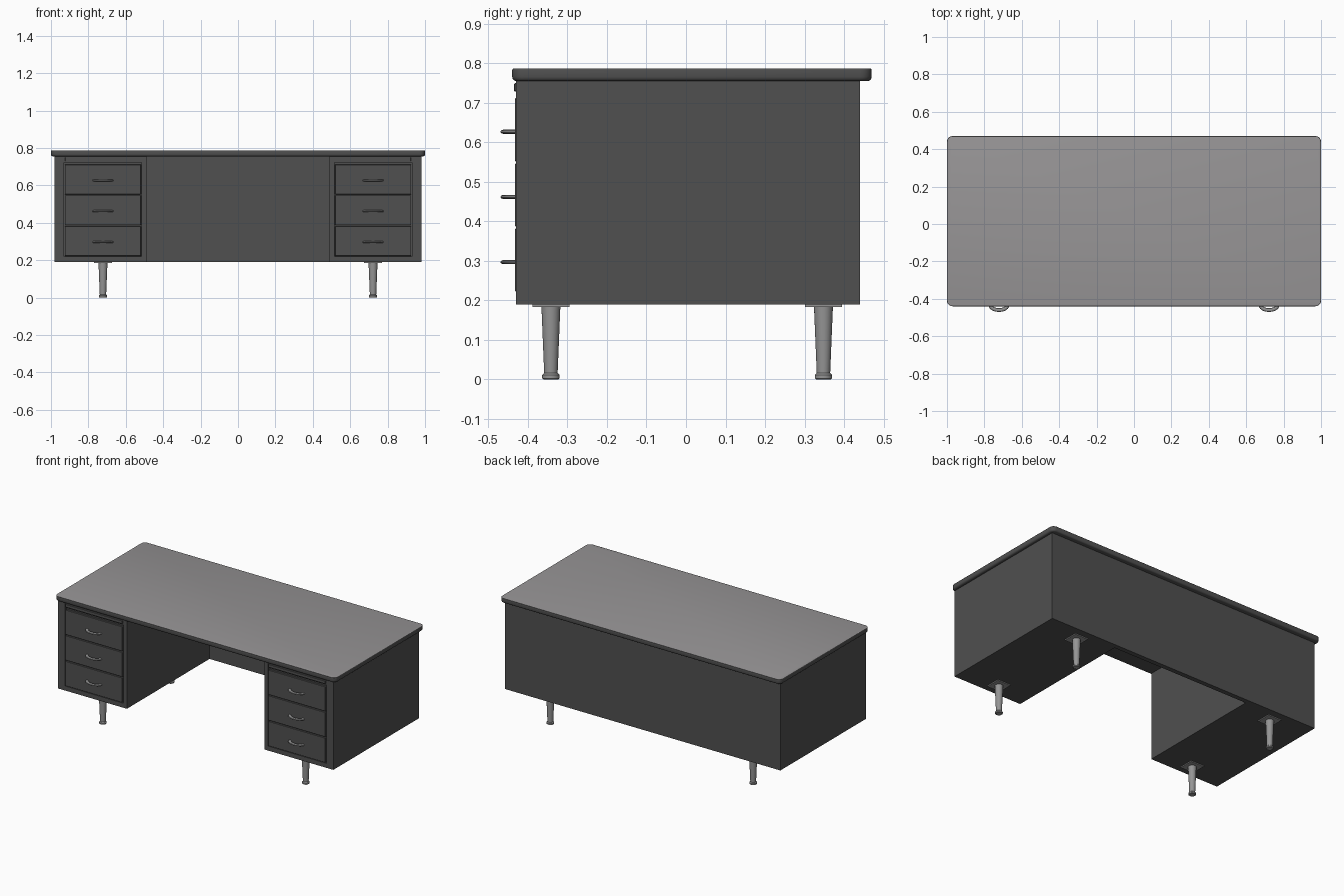
import bpy, bmesh, math
from mathutils import Vector

if "Cube" in bpy.data.objects:
    bpy.data.objects.remove(bpy.data.objects["Cube"], do_unlink=True)


def material(name, color, rough):
    m = bpy.data.materials.new(name)
    m.use_nodes = True
    m.diffuse_color = (*color, 1)
    node = m.node_tree.nodes["Principled BSDF"]
    node.inputs["Base Color"].default_value = (*color, 1)
    node.inputs["Roughness"].default_value = rough
    return m


body_grey = material("dark grey enamel", (0.08, 0.08, 0.08), 0.5)
top_grey = material("warm grey laminate", (0.31, 0.30, 0.305), 0.5)
metal = material("brushed metal", (0.30, 0.30, 0.30), 0.4)


def finish(name, bm, *mats, smooth=False):
    bmesh.ops.recalc_face_normals(bm, faces=bm.faces)
    mesh = bpy.data.meshes.new(name)
    bm.to_mesh(mesh)
    bm.free()
    for m in mats:
        mesh.materials.append(m)
    obj = bpy.data.objects.new(name, mesh)
    bpy.context.collection.objects.link(obj)
    if smooth:
        bpy.ops.object.select_all(action='DESELECT')
        obj.select_set(True)
        bpy.context.view_layer.objects.active = obj
        bpy.ops.object.shade_smooth_by_angle(angle=math.radians(35))
    return obj


def box_mesh(lo, hi):
    bm = bmesh.new()
    bmesh.ops.create_cube(bm, size=1)
    lo, hi = Vector(lo), Vector(hi)
    for v in bm.verts:
        v.co = (lo + hi) / 2 + v.co * (hi - lo)
    return bm


def box(name, x, y, z, mat, bevel=0):
    x = sorted(x)
    bm = box_mesh((x[0], y[0], z[0]), (x[1], y[1], z[1]))
    if bevel:
        bmesh.ops.bevel(bm, geom=bm.edges[:], offset=bevel, segments=1, affect='EDGES')
    return finish(name, bm, mat)


def lathe(name, profile, center, mat, sides=24):
    bm = bmesh.new()
    rings = []
    for r, z in profile:
        ring = []
        for i in range(sides):
            a = math.tau * i / sides
            ring.append(bm.verts.new((center[0] + r * math.cos(a), center[1] + r * math.sin(a), z)))
        rings.append(ring)
    for a, b in zip(rings, rings[1:]):
        for i in range(sides):
            j = (i + 1) % sides
            bm.faces.new((a[i], a[j], b[j], b[i]))
    bm.faces.new(rings[0])
    bm.faces.new(rings[-1])
    return finish(name, bm, mat, smooth=True)


def pull(name, x, z, mat):
    # Flattened oval section swept along a half-ellipse bow
    steps, sides = 20, 10
    bm = bmesh.new()
    rings = []
    for i in range(steps + 1):
        a = math.pi * i / steps
        c = Vector((x - 0.047 * math.cos(a), -0.431 - 0.029 * math.sin(a), z))
        out = Vector((-math.cos(a) / 0.047, -math.sin(a) / 0.029, 0)).normalized()
        ring = []
        for k in range(sides):
            t = math.tau * k / sides
            ring.append(bm.verts.new(c + out * 0.01 * math.cos(t) + Vector((0, 0, 0.0055 * math.sin(t)))))
        rings.append(ring)
    for a, b in zip(rings, rings[1:]):
        for k in range(sides):
            j = (k + 1) % sides
            bm.faces.new((a[k], a[j], b[j], b[k]))
    bm.faces.new(rings[0])
    bm.faces.new(rings[-1])
    return finish(name, bm, mat, smooth=True)


# Desktop: rounded corners, soft lower rim, pale upper face
bm = box_mesh((-1, -0.44, 0.755), (1, 0.47, 0.787))
upright = [e for e in bm.edges if abs(e.verts[0].co.z - e.verts[1].co.z) > 0.01]
bmesh.ops.bevel(bm, geom=upright, offset=0.03, segments=5, profile=0.5, affect='EDGES')
for level, size in ((0.755, 0.011), (0.787, 0.004)):
    rim = [e for e in bm.edges if all(abs(v.co.z - level) < 1e-4 for v in e.verts)]
    bmesh.ops.bevel(bm, geom=rim, offset=size, segments=3, profile=0.5, affect='EDGES')
bm.normal_update()
for f in bm.faces:
    f.material_index = 1 if f.normal.z > 0.95 else 0
finish("desktop", bm, body_grey, top_grey, smooth=True)

# Back panel closing the knee space
box("back_panel", (-0.49, 0.49), (0.41, 0.44), (0.19, 0.758), body_grey)

for side, s in (("left", 1), ("right", -1)):
    # Pedestal carcass with a raised frame around the drawer opening
    box(side + "_pedestal", (s * 0.49, s * 0.98), (-0.418, 0.44), (0.19, 0.758), body_grey)
    box(side + "_inner_stile", (s * 0.49, s * 0.515), (-0.43, -0.418), (0.19, 0.758), body_grey)
    box(side + "_outer_stile", (s * 0.93, s * 0.98), (-0.43, -0.418), (0.19, 0.758), body_grey)
    box(side + "_bottom_rail", (s * 0.515, s * 0.93), (-0.43, -0.418), (0.19, 0.219), body_grey)
    box(side + "_top_rail", (s * 0.515, s * 0.93), (-0.427, -0.418), (0.722, 0.758), body_grey)

    # Pull-out writing slide and three drawers with bow handles
    box(side + "_writing_slide", (s * 0.52, s * 0.925), (-0.435, -0.418), (0.729, 0.75), body_grey, 0.002)
    for n in range(3):
        z = 0.222 + 0.165 * n
        box(f"{side}_drawer_{n + 1}", (s * 0.519, s * 0.926), (-0.433, -0.418), (z, z + 0.16), body_grey, 0.002)
        pull(f"{side}_handle_{n + 1}", s * 0.722, z + 0.075, metal)

    # Tapered legs with mounting plates and feet
    for end, y in (("front", -0.342), ("back", 0.348)):
        x = s * 0.722
        box(f"{side}_{end}_leg_plate", (x - 0.047, x + 0.047), (y - 0.047, y + 0.047), (0.184, 0.191), metal)
        lathe(f"{side}_{end}_leg",
              [(0.018, 0), (0.022, 0.003), (0.022, 0.011), (0.017, 0.016), (0.024, 0.185)],
              (x, y), metal)
